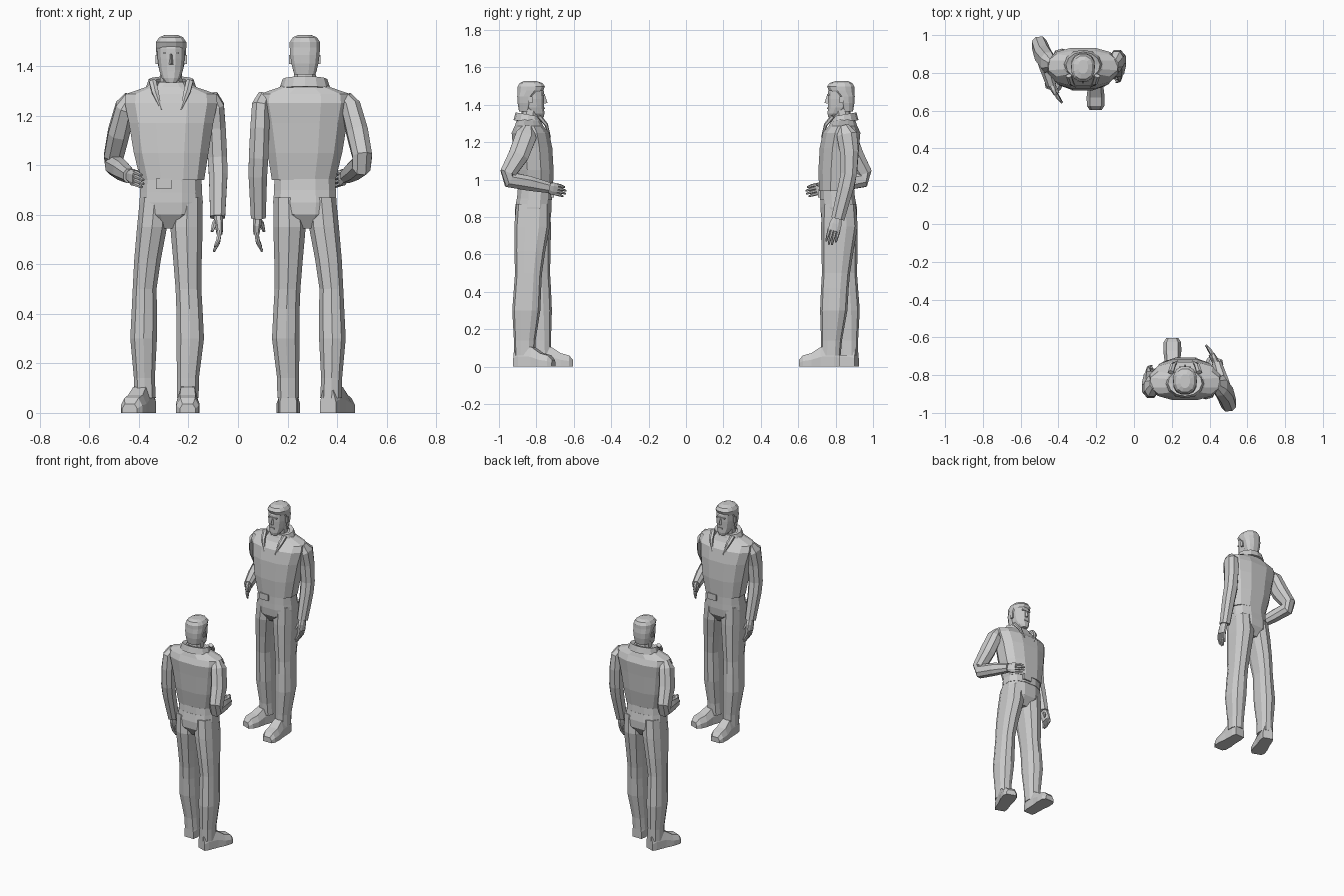
import bpy, bmesh
from math import sin, cos, pi, radians, copysign
from mathutils import Vector, Matrix

cube = bpy.data.objects.get("Cube")
if cube:
    bpy.data.objects.remove(cube, do_unlink=True)

GREY = (0.6, 0.6, 0.6, 1)
grey = bpy.data.materials.new("plain grey")
grey.use_nodes = True
grey.diffuse_color = GREY
grey.node_tree.nodes["Principled BSDF"].inputs["Base Color"].default_value = GREY

parts = []


def finish(name, bm):
    bmesh.ops.recalc_face_normals(bm, faces=bm.faces)
    mesh = bpy.data.meshes.new(name)
    bm.to_mesh(mesh)
    bm.free()
    mesh.materials.append(grey)
    obj = bpy.data.objects.new(name, mesh)
    bpy.context.collection.objects.link(obj)
    parts.append(obj)
    return obj


def skin(name, rings):
    """Closed skin through rings of points."""
    bm = bmesh.new()
    loops = [[bm.verts.new(p) for p in ring] for ring in rings]
    for a, b in zip(loops, loops[1:]):
        for i in range(len(a)):
            j = (i + 1) % len(a)
            bm.faces.new((a[i], a[j], b[j], b[i]))
    bm.faces.new(loops[0])
    bm.faces.new(loops[-1])
    return finish(name, bm)


def outline(sides, power):
    """Rounded-box outline of unit radius."""
    for k in range(sides):
        a = 2 * pi * (k + 0.5) / sides
        c, s = cos(a), sin(a)
        yield copysign(abs(c) ** power, c), copysign(abs(s) ** power, s)


def loft(name, sections, sides=12, power=0.8):
    """Upright form; each section is height, centre x, centre y, half width, half depth."""
    return skin(name, [[(x + rx * c, y + ry * s, z) for c, s in outline(sides, power)]
                       for z, x, y, rx, ry in sections])


def tube(name, path, radii, sides=8):
    """Limb along a path; radii are (sideways, other way) at each point."""
    pts = [Vector(p) for p in path]
    rings = []
    for i, (p, (ru, rv)) in enumerate(zip(pts, radii)):
        t = (pts[min(i + 1, len(pts) - 1)] - pts[max(i - 1, 0)]).normalized()
        u = Vector((1, 0, 0))
        u = (u - t * t.dot(u)).normalized()
        v = t.cross(u)
        rings.append([p + u * ru * c + v * rv * s for c, s in outline(sides, 0.85)])
    return skin(name, rings)


def box(name, centre, size):
    bm = bmesh.new()
    bmesh.ops.create_cube(bm, size=1, matrix=Matrix.Translation(centre) @ Matrix.Diagonal((*size, 1)))
    return finish(name, bm)


def hand(side, wrist, reach, curl, spread, thumb):
    """Palm, four fingers fanned along spread, and a thumb."""
    wrist, reach, curl, spread = map(Vector, (wrist, reach, curl, spread))
    knuckle = wrist + reach
    tube(side + "_palm", [wrist, wrist + reach * 0.5, knuckle],
         [(.019, .024), (.018, .035), (.013, .034)])
    for k in range(4):
        root = knuckle + spread * (k - 1.5) - reach * 0.1
        length = 0.8 if k in (0, 3) else 1
        mid = root + (reach * 0.5 + curl * 0.3) * length
        tip = root + (reach * 0.8 + curl) * length
        tube(f"{side}_finger_{k + 1}", [root, mid, tip], [(.010, .009), (.009, .008), (.005, .005)], 6)
    start = wrist + reach * 0.25
    tube(side + "_thumb", [start, start + Vector(thumb) * 0.6, start + Vector(thumb) + reach * 0.25],
         [(.012, .013), (.011, .011), (.006, .006)], 6)


def shoe(name, heel, yaw):
    """Shoe from heel to toe; sections are distance, half width, height."""
    turn = Matrix.Translation(heel) @ Matrix.Rotation(radians(yaw), 4, "Z")
    rings = []
    for d, w, h in ((0, .034, .09), (.03, .04, .11), (.1, .042, .105),
                    (.15, .048, .072), (.195, .046, .06), (.217, .032, .035)):
        shape = ((-w, 0), (w, 0), (w, h * .5), (w * .65, h), (-w * .65, h), (-w, h * .5))
        rings.append([turn @ Vector((x, -d, z)) for x, z in shape])
    skin(name, rings)


# Jacket body, belt and hips
loft("jacket", [(.94, .005, -.015, .132, .096), (1.05, 0, -.008, .155, .107),
                (1.17, 0, 0, .175, .108), (1.25, 0, .012, .192, .103),
                (1.287, 0, .02, .188, .078), (1.315, 0, .022, .105, .066),
                (1.335, 0, .018, .075, .056)])
loft("belt", [(.89, 0, -.01, .129, .097), (.945, 0, -.012, .126, .094)])
box("buckle", (-.03, -.106, .925), (.062, .014, .042))
loft("hips", [(.745, -.01, 0, .055, .06), (.80, 0, -.002, .125, .098),
              (.85, 0, -.004, .132, .101), (.90, 0, -.008, .127, .095)])

# Legs and shoes
loft("right_leg", [(.87, -.066, -.002, .062, .09), (.75, -.077, .003, .063, .095),
                   (.62, -.095, .015, .056, .083), (.5, -.107, .022, .05, .072),
                   (.42, -.108, .027, .053, .073), (.3, -.111, .034, .056, .075),
                   (.14, -.108, .042, .044, .058), (.06, -.106, .043, .046, .055)], 10)
loft("left_leg", [(.87, .066, -.002, .062, .09), (.75, .062, 0, .068, .098),
                  (.62, .066, -.01, .06, .086), (.5, .07, -.018, .054, .075),
                  (.42, .074, -.024, .055, .074), (.3, .077, -.03, .058, .073),
                  (.14, .068, -.042, .046, .056), (.06, .067, -.045, .046, .052)], 10)
shoe("right_shoe", (-.093, .092, 0), -20)
shoe("left_shoe", (.067, 0, 0), 0)

# Bent right arm, resting the hand at the waist
tube("right_sleeve", [(-.16, .025, 1.275), (-.185, .035, 1.235), (-.212, .075, 1.13),
                      (-.232, .132, 1.035), (-.228, .125, 1.0), (-.2, .02, .98), (-.168, -.085, .957)],
     [(.03, .03), (.042, .06), (.046, .058), (.042, .045), (.04, .045), (.036, .042), (.027, .031)])
hand("right", (-.166, -.08, .957), (.022, -.05, -.01), (.018, -.012, -.008), (0, -.003, .016), (.025, -.02, .025))

# Straight left arm
tube("left_sleeve", [(.16, .025, 1.28), (.178, .04, 1.24), (.182, .052, 1.15),
                     (.187, .05, 1.03), (.19, .035, .96), (.188, -.008, .79)],
     [(.03, .03), (.038, .058), (.041, .053), (.042, .046), (.04, .045), (.032, .038)])
hand("left", (.19, -.01, .8), (.006, -.02, -.075), (-.028, -.005, -.02), (0, .017, -.002), (-.028, -.03, -.03))

# Neck and folded collar, open at the front
loft("neck", [(1.3, 0, .018, .05, .046), (1.39, 0, .012, .044, .044)], 10)
bm = bmesh.new()
rows = []
for k in range(11):
    a = radians(-52 + 284 * k / 10)
    lift = 0.012 * sin(a)
    rows.append([bm.verts.new((r * cos(a), .02 + r * .78 * sin(a), z + lift))
                 for r, z in ((.098, 1.305), (.087, 1.342), (.066, 1.335))])
for a, b in zip(rows, rows[1:]):
    for i in range(2):
        bm.faces.new((a[i], b[i], b[i + 1], a[i + 1]))
collar = finish("collar", bm)
thick = collar.modifiers.new("thickness", "SOLIDIFY")
thick.thickness = 0.012
thick.offset = 0
for side, s in (("left", 1), ("right", -1)):
    tube(side + "_lapel", [(s * .075, -.035, 1.338), (s * .064, -.072, 1.295), (s * .04, -.094, 1.225)],
         [(.016, .012), (.015, .010), (.003, .004)], 6)

# Head with face details
loft("head", [(1.333, 0, -.038, .022, .022), (1.352, 0, -.022, .039, .042),
              (1.385, 0, -.003, .05, .06), (1.43, 0, .004, .056, .068),
              (1.47, 0, .006, .057, .069), (1.505, 0, .01, .048, .06)], 12, .85)
loft("hair", [(1.365, 0, .042, .044, .032), (1.41, 0, .036, .056, .046),
              (1.445, 0, .031, .061, .053), (1.475, 0, .012, .063, .07),
              (1.497, 0, .007, .063, .075), (1.516, 0, .008, .05, .063),
              (1.526, 0, .012, .026, .036)], 12, .85)
skin("nose", [[(-.006, -.058, 1.45), (.006, -.058, 1.45), (0, -.066, 1.452)],
              [(-.012, -.055, 1.404), (.012, -.055, 1.404), (0, -.08, 1.41)]])
box("brow", (0, -.06, 1.453), (.062, .012, .008))
box("lips", (0, -.058, 1.382), (.028, .014, .009))
box("chin", (0, -.05, 1.347), (.026, .016, .016))
for side, s in (("left", 1), ("right", -1)):
    box(side + "_ear", (s * .058, .012, 1.427), (.012, .02, .036))

# Place the figure, then a twin turned half way round
place = Matrix.Translation((-.27, .82, 0))
half_turn = Matrix.Rotation(pi, 4, "Z")
for obj in list(parts):
    obj.matrix_world = place
    twin = obj.copy()
    twin.name = "twin_" + obj.name
    bpy.context.collection.objects.link(twin)
    twin.matrix_world = half_turn @ place
